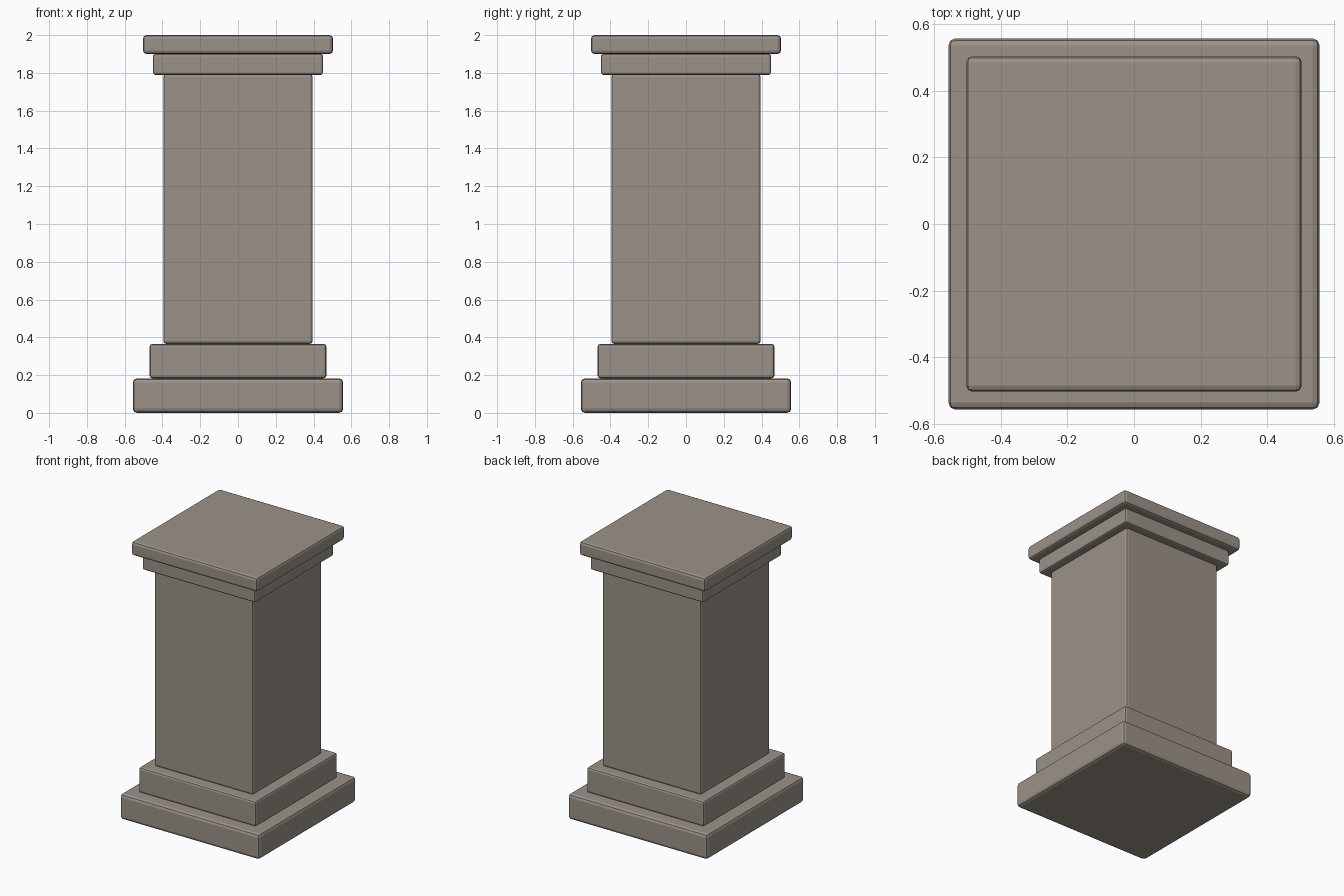
import bpy
import bmesh

if "Cube" in bpy.data.objects:
    bpy.data.objects.remove(bpy.data.objects["Cube"])

stone = bpy.data.materials.new("stone")
stone.diffuse_color = (0.33, 0.29, 0.25, 1.0)
stone.use_nodes = True
stone.node_tree.nodes["Principled BSDF"].inputs["Base Color"].default_value = stone.diffuse_color


def slab(name, half, z0, z1, bevel):
    """Square block from z0 to z1 with softly bevelled edges."""
    bm = bmesh.new()
    bmesh.ops.create_cube(bm, size=1.0)
    for v in bm.verts:
        v.co.x *= 2 * half
        v.co.y *= 2 * half
        v.co.z = z0 if v.co.z < 0 else z1
    bmesh.ops.bevel(bm, geom=bm.edges[:], offset=bevel, segments=2,
                    profile=0.5, affect='EDGES')
    mesh = bpy.data.meshes.new(name)
    bm.to_mesh(mesh)
    bm.free()
    mesh.materials.append(stone)
    obj = bpy.data.objects.new(name, mesh)
    bpy.context.collection.objects.link(obj)
    return obj


# Stepped base, shaft and stepped capital, bottom to top
parts = [
    ("base_plinth", 0.557, 0.0, 0.183, 0.022),
    ("base_step", 0.468, 0.183, 0.365, 0.015),
    ("shaft", 0.395, 0.365, 1.795, 0.015),
    ("capital_step", 0.45, 1.79, 1.90, 0.012),
    ("capital_slab", 0.503, 1.90, 2.0, 0.018),
]
for part in parts:
    slab(*part)
